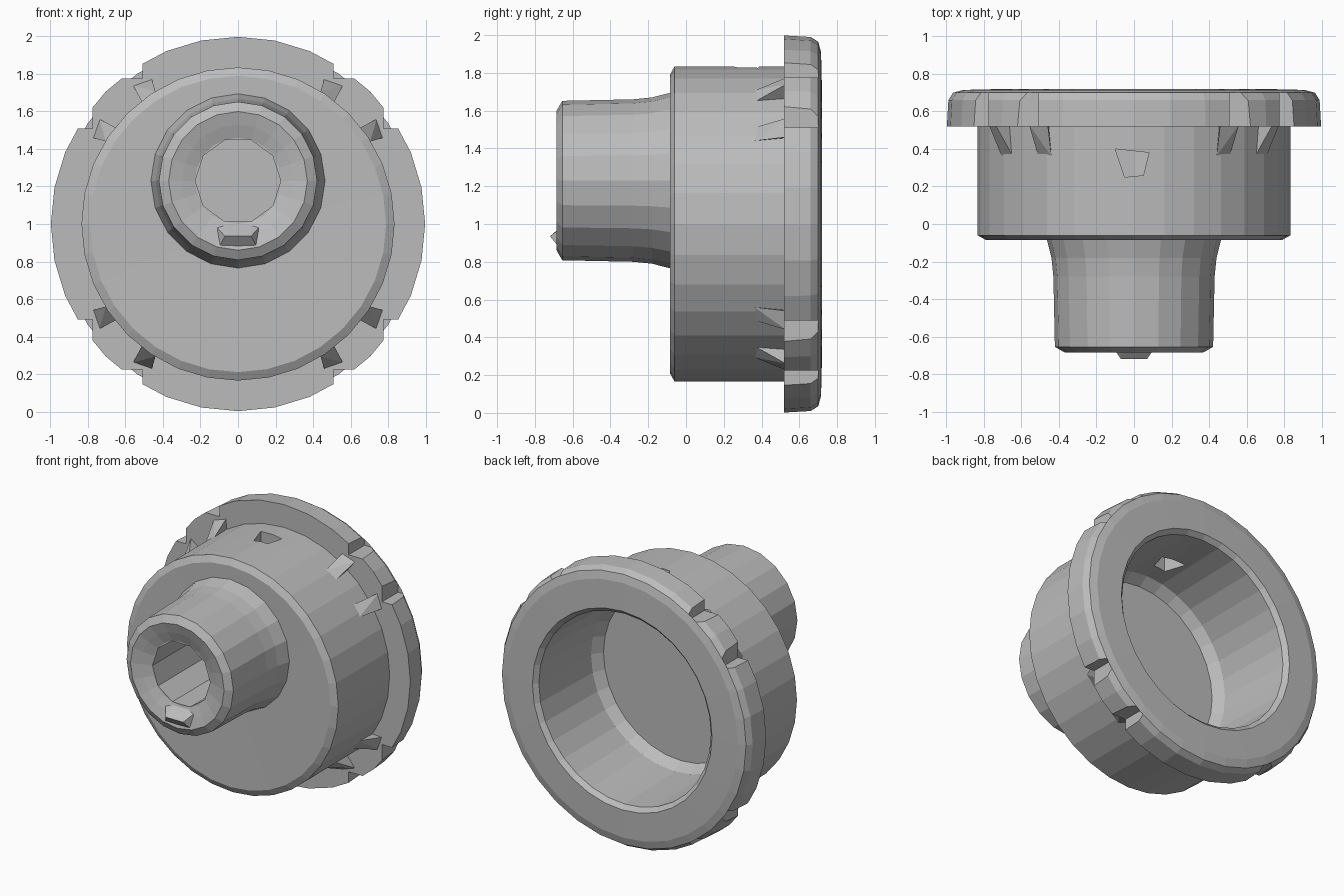
import bpy, bmesh
from math import sin, cos, tau
from mathutils import Vector

if "Cube" in bpy.data.objects:
    bpy.data.objects.remove(bpy.data.objects["Cube"], do_unlink=True)

grey = bpy.data.materials.new("plain grey")
grey.use_nodes = True
grey.diffuse_color = (0.5, 0.5, 0.5, 1)
grey.node_tree.nodes["Principled BSDF"].inputs["Base Color"].default_value = (0.5, 0.5, 0.5, 1)


def finish(bm, name):
    bmesh.ops.recalc_face_normals(bm, faces=bm.faces)
    mesh = bpy.data.meshes.new(name)
    bm.to_mesh(mesh)
    bm.free()
    mesh.materials.append(grey)
    ob = bpy.data.objects.new(name, mesh)
    bpy.context.collection.objects.link(ob)
    return ob


def turned(name, profile, sides, height, offset=0.0):
    """Turn (radius, y) points about a y-axis at the given height."""
    bm = bmesh.new()
    rings = []
    for r, y in profile:
        if r == 0:
            rings.append([bm.verts.new((0, y, height))] * sides)
        else:
            angles = [tau * (i + offset) / sides for i in range(sides)]
            rings.append([bm.verts.new((r * cos(a), y, height + r * sin(a))) for a in angles])
    for a, b in zip(rings, rings[1:]):
        for i in range(sides):
            j = (i + 1) % sides
            bm.faces.new(list(dict.fromkeys((a[i], a[j], b[j], b[i]))))
    return finish(bm, name)


def hull(name, points):
    bm = bmesh.new()
    verts = [bm.verts.new(p) for p in points]
    result = bmesh.ops.convex_hull(bm, input=verts)
    spare = [v for v in bm.verts if not v.link_faces]
    bmesh.ops.delete(bm, geom=spare, context='VERTS')
    return finish(bm, name)


def box(name, xs, ys, zs):
    return hull(name, [(x, y, z) for x in xs for y in ys for z in zs])


def cut(target, cutter):
    cutter.hide_render = True
    mod = target.modifiers.new("cut", 'BOOLEAN')
    mod.operation = 'DIFFERENCE'
    mod.solver = 'EXACT'
    mod.object = cutter
    bpy.context.view_layer.objects.active = target
    bpy.ops.object.modifier_apply(modifier=mod.name)
    bpy.data.objects.remove(cutter, do_unlink=True)


# Hollow drum with its wide rear flange
drum = turned("drum_and_flange", [
    (0, -.08), (.79, -.085), (.835, -.06), (.835, .52), (.998, .52),
    (.99, .66), (.965, .70), (.91, .715), (.71, .72), (.68, .69),
    (.66, .13), (.61, .06), (0, .06)], 32, 1.0)

# Stepped notches at the four corners of the flange
for sx in (-1, 1):
    for sz in (-1, 1):
        for near, far in (((.51, .85), (.775, 1.1)), ((.775, 1.1), (.51, .85))):
            cut(drum, box("notch_cutter", [sx * v for v in near], (.40, .70),
                          [1 + sz * v for v in far]))

# Tapered vent through the top of the drum
cut(drum, hull("vent_cutter", [(x, y, z) for z in (1.6, 1.95) for x, y in
                              ((-.10, .40), (.08, .38), (.05, .26), (-.05, .25))]))

# Offset neck, flared where it meets the drum, with a countersunk tip
neck = turned("neck", [
    (0, -.64), (.23, -.64), (.30, -.665), (.37, -.685), (.422, -.655),
    (.43, -.28), (.44, -.18), (.468, -.07), (0, -.07)], 20, 1.23)
cut(neck, turned("bore_cutter", [(0, -.9), (.228, -.9), (.228, -.12), (0, -.12)],
                 10, 1.23, 0.0))

# Small raised lug on the lower lip of the neck
hull("tip_lug", [(s * x, y, z) for s in (-1, 1) for x, y, z in
                 ((.07, -.72, .935), (.11, -.66, .86), (.11, -.66, .98),
                  (.06, -.65, .995))])

# Sloped gussets between drum and flange, mirrored about each diagonal
gusset = ((.44, .36, .705), (.51, .36, .645), (.46, .53, .775),
          (.56, .53, .74), (.45, .53, .60))
for sx in (-1, 1):
    for sz in (-1, 1):
        for swap in (False, True):
            hull("gusset", [(sx * (c if swap else a), y, 1 + sz * (a if swap else c))
                            for a, y, c in gusset])
